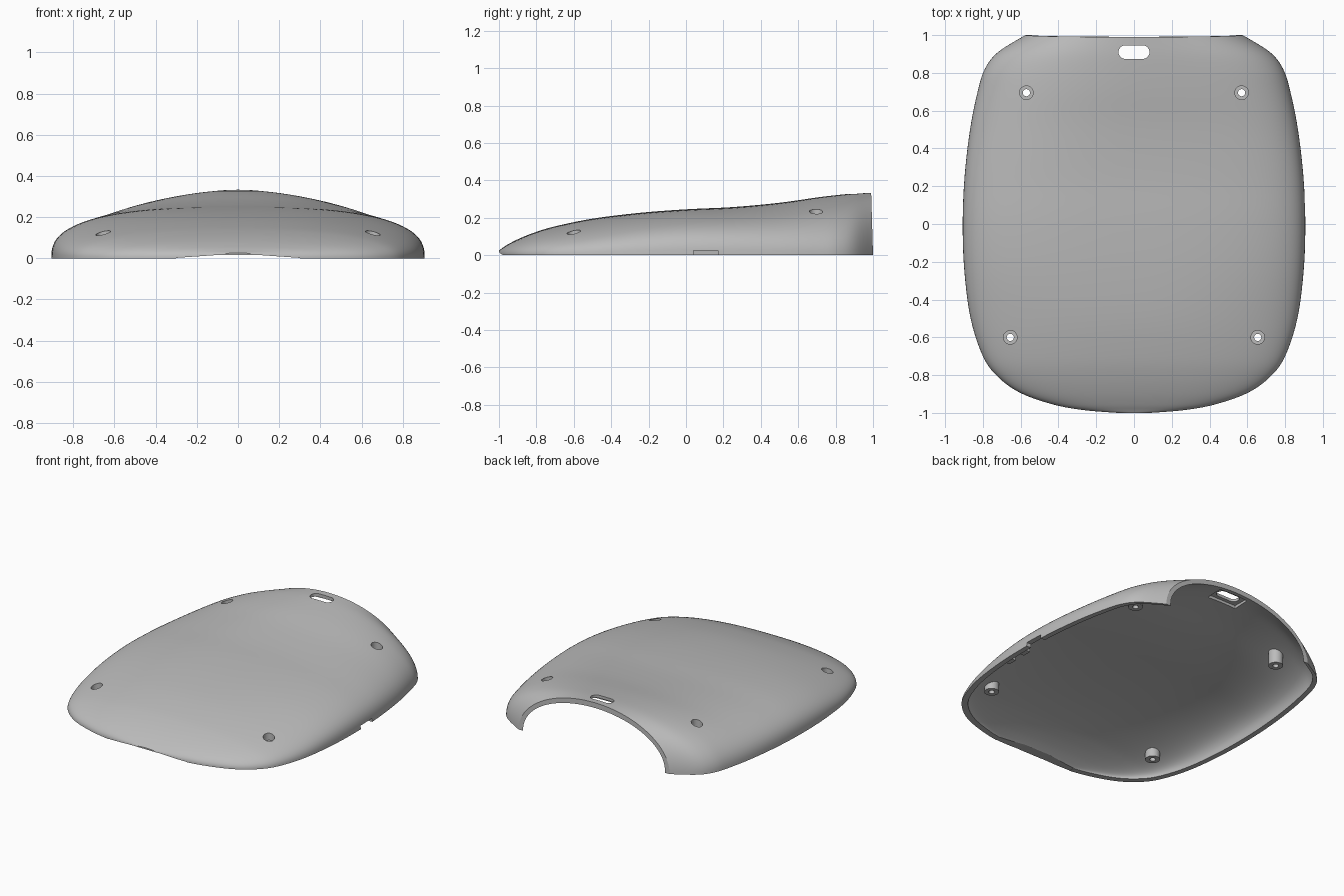
import bpy, bmesh, math
from mathutils import Vector

if "Cube" in bpy.data.objects:
    bpy.data.objects.remove(bpy.data.objects["Cube"])

grey = bpy.data.materials.new("plain grey")
grey.use_nodes = True
colour = (0.5, 0.5, 0.5, 1)
grey.diffuse_color = colour
grey.node_tree.nodes["Principled BSDF"].inputs["Base Color"].default_value = colour

# Cross-sections of the shell: y, half width, height, roundness
ROWS = [Vector(r) for r in (
    (-1.0, .10, .026, 2.4), (-.985, .27, .036, 2.4), (-.955, .43, .056, 2.4),
    (-.895, .60, .087, 2.3), (-.81, .72, .121, 2.3), (-.70, .80, .154, 2.3),
    (-.50, .865, .195, 2.35), (-.25, .898, .226, 2.6), (0, .907, .245, 2.7),
    (.25, .897, .257, 2.6), (.5, .868, .28, 2.35), (.7, .828, .308, 2.15),
    (.82, .79, .322, 2.05), (.91, .72, .330, 2.0), (1.0, .575, .333, 2.0))]
WALL = 0.035


def new_object(name, bm):
    bmesh.ops.recalc_face_normals(bm, faces=bm.faces)
    mesh = bpy.data.meshes.new(name)
    bm.to_mesh(mesh)
    bm.free()
    mesh.materials.append(grey)
    obj = bpy.data.objects.new(name, mesh)
    bpy.context.collection.objects.link(obj)
    return obj


def smooth_rows(rows, steps=5):
    """Catmull-Rom interpolation between the section rows."""
    out = []
    for i in range(len(rows) - 1):
        a, b, c, d = (rows[min(max(i + k, 0), len(rows) - 1)] for k in (-1, 0, 1, 2))
        for s in range(steps):
            t = s / steps
            out.append(b + (c - a) * t / 2 + (a * 2 - b * 5 + c * 4 - d) * t * t / 2
                       + (b * 3 - a - c * 3 + d) * t ** 3 / 2)
    return out + [rows[-1]]


def loft(name, rows, floor=0.0, segments=56, lean=0.0):
    """Closed solid through half-superellipse sections."""
    bm = bmesh.new()
    rings = []
    for y, w, h, n in rows:
        ring = []
        for i in range(segments + 1):
            a = math.pi * i / segments
            c, s = math.cos(a), max(math.sin(a), 0)
            z = h * s ** (2 / n) if 0 < i < segments else 0
            x = math.copysign(w * abs(c) ** (2 / n), c)
            ring.append(bm.verts.new((x, y - lean * z * max(y, 0) ** 4, z)))
        if floor:
            ring = ([bm.verts.new((w, y, floor))] + ring
                    + [bm.verts.new((-w, y, floor))])
        rings.append(ring)
    for r, q in zip(rings, rings[1:]):
        for i in range(len(r)):
            j = (i + 1) % len(r)
            bm.faces.new((r[i], r[j], q[j], q[i]))
    bm.faces.new(rings[0])
    bm.faces.new(rings[-1])
    return new_object(name, bm)


def prism(name, points, depth, axis="z"):
    """Extrude a polygon of 3D points along one axis."""
    bm = bmesh.new()
    face = bm.faces.new([bm.verts.new(p) for p in points])
    ext = bmesh.ops.extrude_face_region(bm, geom=[face])
    move = Vector((0, 0, depth)) if axis == "z" else Vector((0, depth, 0))
    bmesh.ops.translate(bm, vec=move, verts=[v for v in ext["geom"]
                                             if isinstance(v, bmesh.types.BMVert)])
    return new_object(name, bm)


def box(name, x0, x1, y0, y1, z0, z1):
    return prism(name, [(x0, y0, z0), (x1, y0, z0), (x1, y1, z0), (x0, y1, z0)], z1 - z0)


def rod(name, x, y, r, z0, z1, stretch=0.0, sides=32):
    """Vertical cylinder, or a pill when stretched in x."""
    points = []
    for i in range(sides):
        a = math.tau * (i + 0.5) / sides
        points.append((x + r * math.cos(a) + math.copysign(stretch, math.cos(a)),
                       y + r * math.sin(a), z0))
    return prism(name, points, z1 - z0)


def cut(target, cutter):
    mod = target.modifiers.new("cut", "BOOLEAN")
    mod.operation, mod.solver, mod.object = "DIFFERENCE", "EXACT", cutter
    bpy.context.view_layer.objects.active = target
    bpy.ops.object.modifier_apply(modifier=mod.name)
    bpy.data.objects.remove(cutter)


# Outer form and the cavity inside it
profile = smooth_rows(ROWS)
shell = loft("shell", profile, lean=0.03)
inner = []
for y, w, h, n in profile:
    inner.append((y + WALL * max(0, -y) ** 2, max(w - WALL, .05), max(h - WALL, .004), n))
inner.append((1.1, ROWS[-1][1] - WALL, ROWS[-1][2] - WALL, 2.0))
cavity = loft("cavity", inner, floor=-0.05)

# Screw bosses stay solid: x, y, boss end, counterbore floor
SCREWS = [(s * x, y, low, ledge) for s in (-1, 1)
          for x, y, low, ledge in ((.57, .695, .115, .19), (.655, -.6, .045, .085))]
for x, y, low, ledge in SCREWS:
    cut(cavity, rod("boss", x, y, .046, low, .5))

# Two small tabs inside the left wall
for y in (-.2, -.06):
    cut(cavity, box("tab", .82, .95, y - .03, y + .03, .02, .055))
cut(shell, cavity)

# Counterbored screw holes
for x, y, low, ledge in SCREWS:
    cut(shell, rod("counterbore", x, y, .036, ledge, .5))
    cut(shell, rod("screw_hole", x, y, .019, -.1, .5))

# Pill slot near the back, with a rectangular pocket underneath
cut(shell, rod("slot", 0, .91, .036, .1, .5, stretch=.046))
cut(shell, box("pocket", -.11, .11, .85, .965, .1, .308))

# Notch in the left edge and shallow relief in the front edge
cut(shell, box("side_notch", .8, 1, .04, .17, -.1, .025))
cut(shell, prism("front_relief", [(-.3, -1.1, -.05), (.3, -1.1, -.05), (.3, -1.1, .002),
                                  (.1, -1.1, .016), (-.1, -1.1, .016), (-.3, -1.1, .002)],
                 .25, axis="y"))

bpy.ops.object.select_all(action="DESELECT")
shell.select_set(True)
bpy.context.view_layer.objects.active = shell
bpy.ops.object.shade_smooth_by_angle(angle=math.radians(30))
